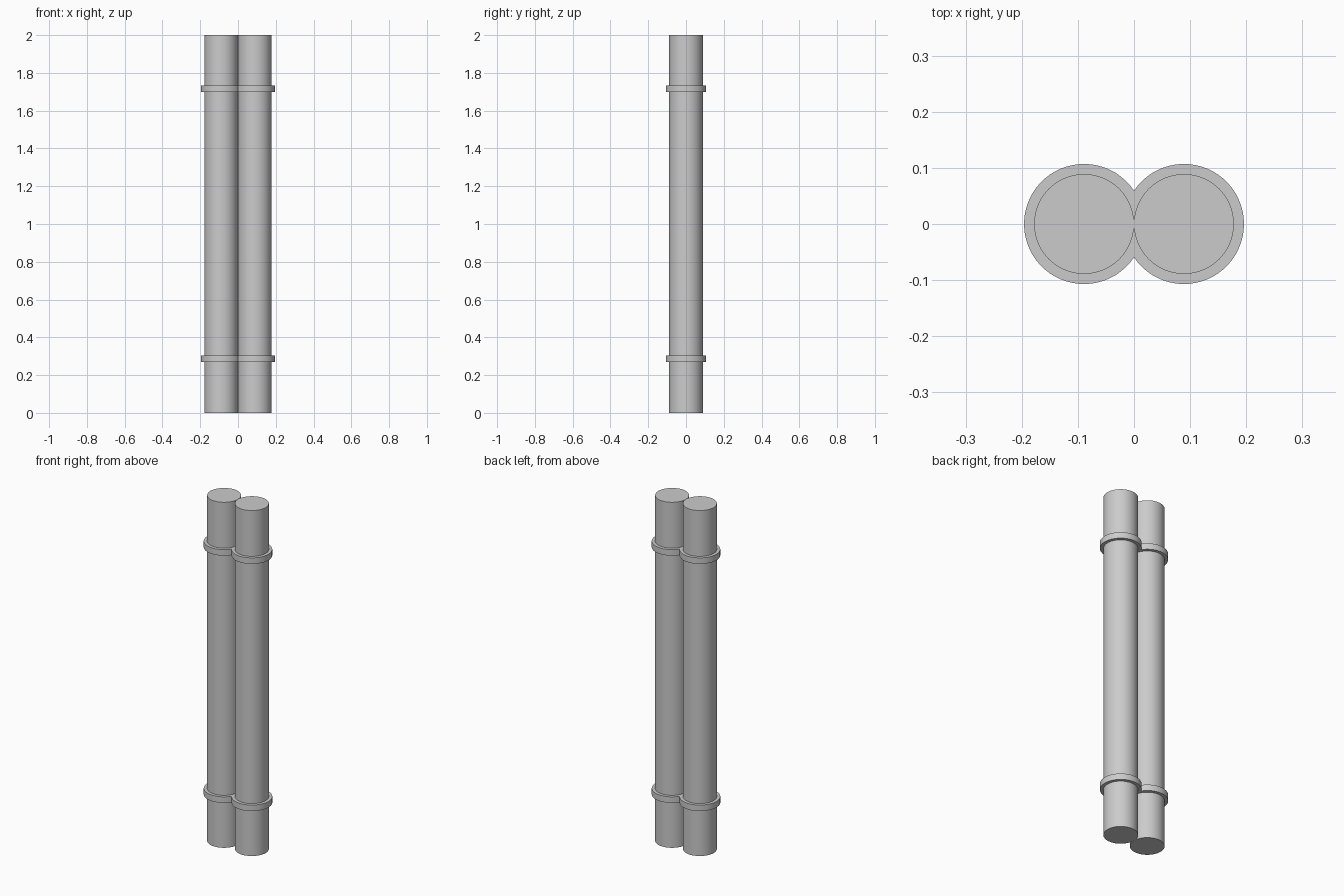
import bpy, bmesh, math

if "Cube" in bpy.data.objects:
    bpy.data.objects.remove(bpy.data.objects["Cube"])

R_PIPE, R_BAND, OFFSET = 0.089, 0.107, 0.089
HEIGHT, BAND_H = 2.0, 0.035


def smooth(obj):
    bpy.ops.object.select_all(action='DESELECT')
    obj.select_set(True)
    bpy.context.view_layer.objects.active = obj
    bpy.ops.object.shade_smooth_by_angle(angle=math.radians(30))


def pipe(name, x):
    bpy.ops.mesh.primitive_cylinder_add(vertices=64, radius=R_PIPE, depth=HEIGHT,
                                        location=(x, 0, HEIGHT / 2))
    obj = bpy.context.object
    obj.name = name
    smooth(obj)


def band(name, z):
    # figure-eight outline: two arcs meeting at the waist on x = 0
    waist = math.pi - math.acos(OFFSET / R_BAND)
    n = 48
    right = []
    for i in range(n + 1):
        a = -waist + 2 * waist * i / n
        right.append((OFFSET + R_BAND * math.cos(a), R_BAND * math.sin(a)))
    left = [(-x, -y) for x, y in right[1:-1]]
    bm = bmesh.new()
    face = bm.faces.new([bm.verts.new((x, y, z - BAND_H / 2)) for x, y in right + left])
    top = bmesh.ops.extrude_face_region(bm, geom=[face], use_keep_orig=True)
    verts = [g for g in top['geom'] if isinstance(g, bmesh.types.BMVert)]
    bmesh.ops.translate(bm, verts=verts, vec=(0, 0, BAND_H))
    bmesh.ops.recalc_face_normals(bm, faces=bm.faces)
    mesh = bpy.data.meshes.new(name)
    bm.to_mesh(mesh)
    bm.free()
    obj = bpy.data.objects.new(name, mesh)
    bpy.context.collection.objects.link(obj)
    smooth(obj)


# Two touching pipes
pipe("left_pipe", -OFFSET)
pipe("right_pipe", OFFSET)

# Clamping bands around both pipes
band("lower_band", 0.286)
band("upper_band", 1.717)
